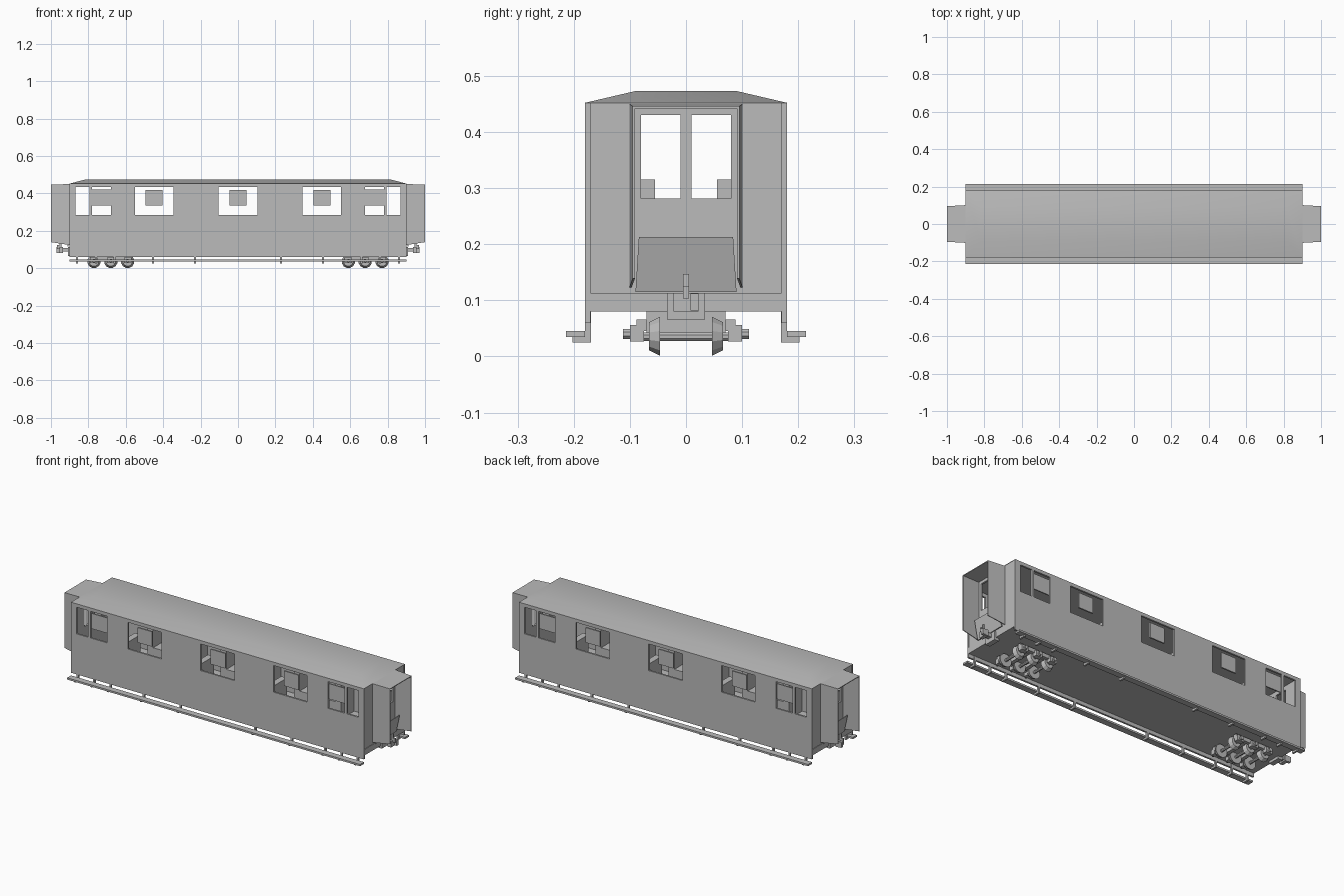
import bpy, bmesh, math
from mathutils import Matrix, Vector

if "Cube" in bpy.data.objects:
    bpy.data.objects.remove(bpy.data.objects["Cube"])

grey = bpy.data.materials.new("mid grey")
grey.diffuse_color = (0.5, 0.5, 0.5, 1)
grey.use_nodes = True
grey.node_tree.nodes["Principled BSDF"].inputs["Base Color"].default_value = grey.diffuse_color
SIGNS = (-1, 1)


def finish(name, bm):
    bmesh.ops.recalc_face_normals(bm, faces=bm.faces)
    me = bpy.data.meshes.new(name)
    bm.to_mesh(me)
    bm.free()
    me.materials.append(grey)
    ob = bpy.data.objects.new(name, me)
    bpy.context.collection.objects.link(ob)
    return ob


def add_box(bm, x0, x1, y0, y1, z0, z1):
    m = Matrix.Translation(((x0 + x1) / 2, (y0 + y1) / 2, (z0 + z1) / 2))
    m = m @ Matrix.Diagonal((abs(x1 - x0), abs(y1 - y0), abs(z1 - z0), 1))
    bmesh.ops.create_cube(bm, size=1, matrix=m)


def boxes(name, items):
    bm = bmesh.new()
    for b in items:
        add_box(bm, *b)
    return finish(name, bm)


def mirrored(items):
    """Repeat boxes on both ends and both sides."""
    return [(sx * a, sx * b, sy * c, sy * d, e, f)
            for a, b, c, d, e, f in items for sx in SIGNS for sy in SIGNS]


def wall(name, u0, u1, v0, v1, holes, place, shift):
    """Flat wall with rectangular openings, given thickness by extruding."""
    us = sorted({u0, u1, *[h[0] for h in holes], *[h[1] for h in holes]})
    vs = sorted({v0, v1, *[h[2] for h in holes], *[h[3] for h in holes]})
    bm = bmesh.new()
    grid = {(u, v): bm.verts.new(place(u, v)) for u in us for v in vs}
    for a, b in zip(us, us[1:]):
        for c, d in zip(vs, vs[1:]):
            mu, mv = (a + b) / 2, (c + d) / 2
            if not any(h[0] < mu < h[1] and h[2] < mv < h[3] for h in holes):
                bm.faces.new([grid[a, c], grid[b, c], grid[b, d], grid[a, d]])
    old = bm.faces[:]
    bmesh.ops.dissolve_limit(bm, angle_limit=0.01, verts=bm.verts[:], edges=[])
    res = bmesh.ops.extrude_face_region(bm, geom=bm.faces[:], use_keep_orig=True)
    bmesh.ops.translate(bm, vec=Vector(shift),
                        verts=[g for g in res["geom"] if isinstance(g, bmesh.types.BMVert)])
    return finish(name, bm)


# Side walls with windows
half = [(0.345, 0.55), (0.68, 0.78), (0.795, 0.868)]
windows = [(-0.103, 0.103)] + half + [(-b, -a) for a, b in half]
for s in SIGNS:
    wall("side_wall", -0.9, 0.9, 0.06, 0.452, [(a, b, 0.285, 0.433) for a, b in windows],
         lambda u, v: (u, s * 0.18, v), (0, -s * 0.01, 0))

# End walls with a pair of door windows
for s in SIGNS:
    wall("end_wall", -0.17, 0.17, 0.113, 0.452,
         [(0.01, 0.08, 0.281, 0.43), (-0.08, -0.01, 0.281, 0.43)],
         lambda u, v: (s * 0.897, u, v), (-s * 0.01, 0, 0))

# Floor
boxes("floor", [(-0.9, 0.9, -0.17, 0.17, 0.08, 0.113)])

# Shallow hipped roof
bm = bmesh.new()
rings = []
for hx, hy, z in ((0.9, 0.18, 0.452), (0.82, 0.09, 0.473)):
    rings.append([bm.verts.new((sx * hx, sy * hy, z))
                  for sx, sy in ((-1, -1), (1, -1), (1, 1), (-1, 1))])
for i in range(4):
    j = (i + 1) % 4
    bm.faces.new([rings[0][i], rings[0][j], rings[1][j], rings[1][i]])
bm.faces.new(rings[1])
bm.faces.new(rings[0][::-1])
roof = finish("roof", bm)
for p in roof.data.polygons:
    p.use_smooth = abs(p.normal.z) > 0.5 and p.normal.z > 0

# Gangway hoods: tapered, open at the end and below
for s in SIGNS:
    bm = bmesh.new()
    loops = []
    for x, y, z0, z1 in ((0.897, 0.101, 0.123, 0.45), (1.0, 0.095, 0.139, 0.446)):
        loops.append([bm.verts.new((s * x, yy, zz)) for yy, zz in
                      ((-y, z0), (-y, z1), (y, z1), (y, z0),
                       (y - 0.004, z0), (y - 0.004, z1 - 0.004),
                       (0.004 - y, z1 - 0.004), (0.004 - y, z0))])
    for i in range(8):
        j = (i + 1) % 8
        bm.faces.new([loops[0][i], loops[0][j], loops[1][j], loops[1][i]])
    for l in loops:
        for q in ((0, 1, 6, 7), (1, 2, 5, 6), (2, 3, 4, 5)):
            bm.faces.new([l[k] for k in q])
    finish("gangway_hood", bm)

# Folded-up bridge plates in the gangways
for s in SIGNS:
    bm = bmesh.new()
    rows = []
    for dx in (0, 0.005):
        rows.append([bm.verts.new((s * (x + dx), y, z)) for x, y, z in
                     ((0.905, -0.09, 0.115), (0.905, 0.09, 0.115),
                      (0.93, 0.084, 0.213), (0.93, -0.084, 0.213))])
    bm.faces.new(rows[0])
    bm.faces.new(rows[1])
    for i in range(4):
        j = (i + 1) % 4
        bm.faces.new([rows[0][i], rows[0][j], rows[1][j], rows[1][i]])
    finish("bridge_plate", bm)

# Small panels in the windows
panels = [(c - 0.045, c + 0.045, s * 0.168, s * 0.176, 0.335, 0.418)
          for c in (-0.45, 0, 0.45) for s in SIGNS]
panels += mirrored([(0.68, 0.78, 0.168, 0.174, 0.335, 0.42)])
boxes("window_panel", panels)

# Facing seats beside each large window
seats = []
for c in (-0.45, 0, 0.45):
    for e in SIGNS:
        for s in SIGNS:
            seats.append((c + e * 0.11, c + e * 0.145, s * 0.055, s * 0.17, 0.113, 0.315))
            seats.append((c + e * 0.04, c + e * 0.11, s * 0.055, s * 0.17, 0.113, 0.2))
boxes("seat", seats)

# Running boards and their brackets
boxes("running_board", [(-0.9, 0.9, s * 0.18, s * 0.214, 0.035, 0.045) for s in SIGNS])
brackets = []
for x in (0.23, 0.455, 0.66, 0.76, 0.86):
    brackets += [(x - 0.005, x + 0.005, 0.169, 0.18, 0.025, 0.08),
                 (x - 0.005, x + 0.005, 0.18, 0.202, 0.025, 0.035)]
boxes("board_bracket", mirrored(brackets))

# Six-wheel bogies
AX = (0.59, 0.68, 0.77)
bm = bmesh.new()


def disc(r1, r2, x, y0, y1, z, n):
    m = Matrix.Translation((x, (y0 + y1) / 2, z)) @ Matrix.Rotation(
        math.radians(-90), 4, 'X') @ Matrix.Rotation(math.pi / n, 4, 'Z')
    bmesh.ops.create_cone(bm, cap_ends=True, segments=n, radius1=r1, radius2=r2,
                          depth=y1 - y0, matrix=m)


for sx in SIGNS:
    for ax in AX:
        disc(0.008, 0.008, sx * ax, -0.09, 0.09, 0.035, 8)
        disc(0.026, 0.036, sx * ax, -0.066, -0.046, 0.036, 12)
        disc(0.036, 0.026, sx * ax, 0.046, 0.066, 0.036, 12)
        for sy in SIGNS:
            y = sorted((sy * 0.098, sy * 0.112))
            disc(0.01, 0.01, sx * ax, y[0], y[1], 0.04, 8)
finish("wheelset", bm)
frame = [(0.57, 0.79, 0.07, 0.088, 0.045, 0.066),
         (0.625, 0.645, 0, 0.07, 0.04, 0.08), (0.715, 0.735, 0, 0.07, 0.04, 0.08),
         (0.64, 0.72, 0, 0.045, 0.055, 0.08)]
for ax in AX:
    frame.append((ax - 0.02, ax + 0.02, 0.075, 0.1, 0.027, 0.056))
boxes("bogie_frame", mirrored(frame))

# Couplers: shank, head, jaw and lifting pin
coupler = []
for s in SIGNS:
    coupler += [(s * 0.88, s * 0.908, -0.034, 0.034, 0.066, 0.113),
                (s * 0.9, s * 0.945, -0.012, 0.012, 0.088, 0.108),
                (s * 0.935, s * 0.955, -0.022, 0.022, 0.08, 0.113),
                (s * 0.95, s * 0.968, -0.005, 0.005, 0.103, 0.125),
                (s * 0.945, s * 0.955, -0.005, 0.005, 0.11, 0.147),
                (s * 0.955, s * 0.97, 0.008, 0.022, 0.082, 0.112)]
boxes("coupler", coupler)
